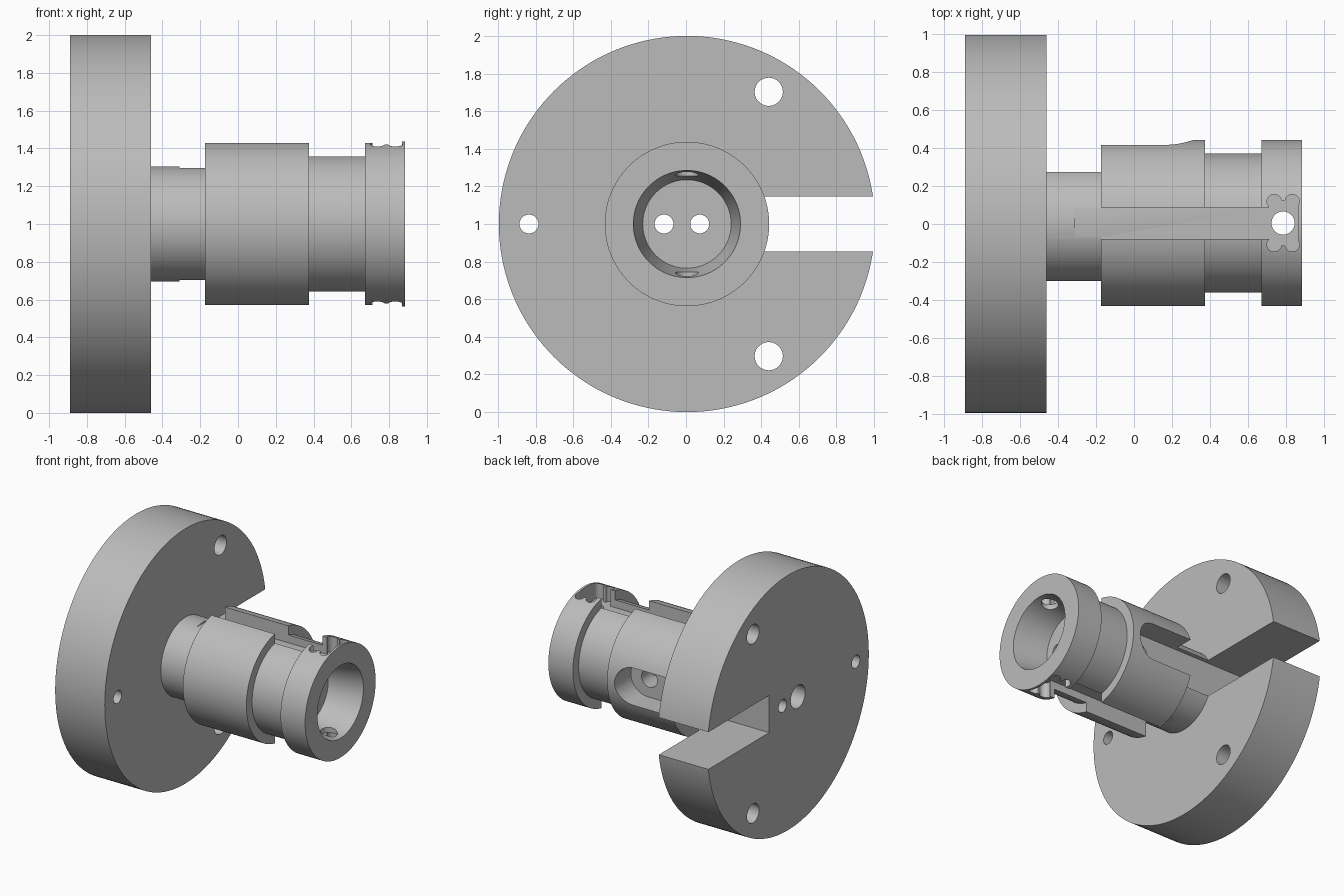
import bpy, bmesh, math
from mathutils import Matrix, Vector

cube = bpy.data.objects.get("Cube")
if cube:
    bpy.data.objects.remove(cube, do_unlink=True)

CY, CZ = 0.005, 1.0          # turning axis position

steel = bpy.data.materials.new("machined_grey")
steel.use_nodes = True
grey = (0.5, 0.5, 0.5, 1)
steel.diffuse_color = grey
steel.node_tree.nodes["Principled BSDF"].inputs["Base Color"].default_value = grey


def add_object(name, bm):
    bmesh.ops.recalc_face_normals(bm, faces=bm.faces[:])
    mesh = bpy.data.meshes.new(name)
    bm.to_mesh(mesh)
    bm.free()
    mesh.materials.append(steel)
    obj = bpy.data.objects.new(name, mesh)
    bpy.context.collection.objects.link(obj)
    return obj


def lathe(name, profile, steps=144):
    """Turn an (x, radius) outline, closed on the axis, around x."""
    bm = bmesh.new()
    verts = [bm.verts.new((x, CY, CZ + r)) for x, r in profile]
    edges = [bm.edges.new(pair) for pair in zip(verts, verts[1:])]
    bmesh.ops.spin(bm, geom=verts + edges, cent=(0, CY, CZ), axis=(1, 0, 0),
                   angle=math.tau, steps=steps)
    bmesh.ops.remove_doubles(bm, verts=bm.verts[:], dist=1e-5)
    return add_object(name, bm)


def cut(cutter):
    """Subtract a cutter from the spindle and discard it."""
    cutter.hide_render = True
    mod = spindle.modifiers.new("cut", "BOOLEAN")
    mod.operation = "DIFFERENCE"
    mod.solver = "EXACT"
    mod.object = cutter
    bpy.context.view_layer.objects.active = spindle
    bpy.ops.object.modifier_apply(modifier=mod.name)
    bpy.data.objects.remove(cutter, do_unlink=True)


def cut_box(low, high):
    low, high = Vector(low), Vector(high)
    bm = bmesh.new()
    bmesh.ops.create_cube(bm, size=1, matrix=Matrix.Translation((low + high) / 2)
                          @ Matrix.Diagonal((*(high - low), 1)))
    cut(add_object("box_cutter", bm))


def cut_hole(start, end, radius, segments=40):
    start, end = Vector(start), Vector(end)
    axis = end - start
    turn = Vector((0, 0, 1)).rotation_difference(axis).to_matrix().to_4x4()
    bm = bmesh.new()
    bmesh.ops.create_cone(bm, cap_ends=True, segments=segments, radius1=radius,
                          radius2=radius, depth=axis.length,
                          matrix=Matrix.Translation((start + end) / 2) @ turn)
    cut(add_object("hole_cutter", bm))


# Flange, neck, body, waist, collar and tapered bore as one turned part
spindle = lathe("flanged_spindle", [
    (-0.89, 0), (-0.89, 1), (-0.46, 1), (-0.46, 0.305), (-0.175, 0.305),
    (-0.175, 0.437), (0.375, 0.437), (0.375, 0.366), (0.672, 0.366),
    (0.672, 0.437), (0.885, 0.437), (0.885, 0.285), (0.615, 0.235), (0.615, 0)])

# Side slot through flange and body, with a round end and a cross hole
SLOT, SLOT_FLOOR, SLOT_END = 0.146, 0.24, 0.165
cut_box((-1, SLOT_FLOOR, CZ - SLOT), (SLOT_END, 1.2, CZ + SLOT))
cut_hole((SLOT_END, SLOT_FLOOR, CZ), (SLOT_END, 1.1, CZ), SLOT, 64)
cut_hole((0.15, 0.07, CZ), (0.15, 0.35, CZ), 0.068)

# Flange bolt holes
for y, z, r in ((0.44, 0.703, 0.075), (0.44, -0.703, 0.075), (-0.835, 0, 0.05)):
    cut_hole((-1, y, CZ + z), (-0.4, y, CZ + z), r)

# Axial passages and the rear counterbore
for y in (-0.117, 0.073):
    cut_hole((-1, y, CZ), (0.7, y, CZ), 0.05)
cut_hole((-1, -0.117, CZ), (-0.6, -0.117, CZ), 0.09)

# Keyways, collar pockets with relieved corners, and pin holes, top and bottom
FLOOR, PIN_X = 0.296, 0.785
for side in (1, -1):
    z_low, z_high = sorted((CZ + side * FLOOR, CZ + side * 0.6))
    cut_box((-0.31, CY - 0.083, z_low), (0.74, CY + 0.083, z_high))
    cut_box((0.712, CY - 0.118, z_low), (0.867, CY + 0.118, z_high))
    for x in (0.738, 0.833):
        for y in (CY - 0.113, CY + 0.113):
            cut_hole((x, y, z_low), (x, y, z_high), 0.038, 32)
    cut_hole((PIN_X, CY, CZ + side * 0.15), (PIN_X, CY, CZ + side * 0.5), 0.061)

# Smooth turned surfaces, crisp machined edges
bpy.ops.object.select_all(action="DESELECT")
spindle.select_set(True)
bpy.context.view_layer.objects.active = spindle
bpy.ops.object.shade_smooth_by_angle(angle=math.radians(25))
